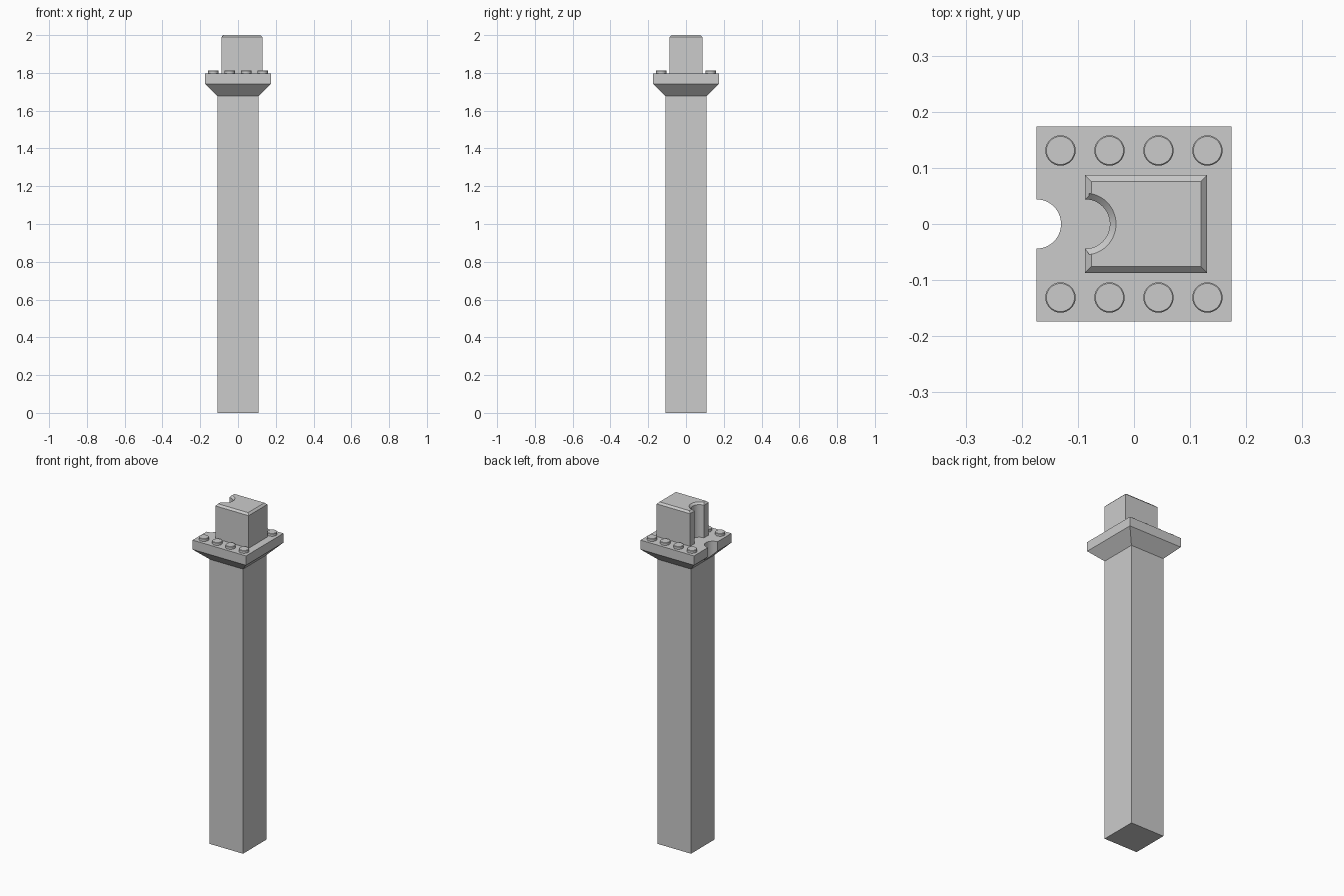
import bpy
import bmesh
from math import cos, sin, pi

cube = bpy.data.objects.get("Cube")
if cube:
    bpy.data.objects.remove(cube)

grey = bpy.data.materials.new("plain grey")
grey.use_nodes = True
grey.diffuse_color = (0.6, 0.6, 0.6, 1)
grey.node_tree.nodes["Principled BSDF"].inputs["Base Color"].default_value = grey.diffuse_color


def finish(bm, name):
    """Turn a bmesh into a named grey object."""
    bmesh.ops.recalc_face_normals(bm, faces=bm.faces)
    mesh = bpy.data.meshes.new(name)
    bm.to_mesh(mesh)
    bm.free()
    mesh.materials.append(grey)
    obj = bpy.data.objects.new(name, mesh)
    bpy.context.collection.objects.link(obj)
    return obj


def square_loft(name, levels):
    """Stack square sections given as (half width, height)."""
    bm = bmesh.new()
    rings = [[bm.verts.new((sx * w, sy * w, z))
              for sx, sy in ((-1, -1), (1, -1), (1, 1), (-1, 1))]
             for w, z in levels]
    for low, high in zip(rings, rings[1:]):
        for i in range(4):
            j = (i + 1) % 4
            bm.faces.new((low[i], low[j], high[j], high[i]))
    bm.faces.new(rings[0][::-1])
    bm.faces.new(rings[-1])
    return finish(bm, name)


def cylinder(name, radius, x, y, bottom, top, sides, chamfer=0):
    bm = bmesh.new()
    bmesh.ops.create_cone(bm, cap_ends=True, segments=sides, radius1=radius,
                          radius2=radius, depth=top - bottom)
    bmesh.ops.translate(bm, verts=bm.verts, vec=(x, y, (top + bottom) / 2))
    if chamfer:
        rim = [e for e in bm.edges if all(v.co.z > top - 0.001 for v in e.verts)]
        bmesh.ops.bevel(bm, geom=rim, offset=chamfer, segments=1, affect='EDGES')
    return finish(bm, name)


def smooth(obj):
    bpy.ops.object.select_all(action='DESELECT')
    obj.select_set(True)
    bpy.context.view_layer.objects.active = obj
    bpy.ops.object.shade_smooth_by_angle(angle=pi / 6)


DECK = 1.797      # top of the collar
HALF = 0.174      # collar half width
NOTCH = 0.044     # radius of both round notches
CHAMFER = 0.011

# Long square shaft and flared collar
square_loft("shaft", [(0.109, 0), (0.109, 1.69)])
collar = square_loft("collar", [(0.109, 1.677), (HALF, 1.742), (HALF, DECK)])

# Round notch through the collar's edge
cutter = cylinder("notch_cutter", NOTCH, -HALF, 0, 1.6, 1.9, 48)
cutter.hide_render = True
cut = collar.modifiers.new("notch", 'BOOLEAN')
cut.operation = 'DIFFERENCE'
cut.solver = 'EXACT'
cut.object = cutter
bpy.context.view_layer.objects.active = collar
bpy.ops.object.modifier_apply(modifier=cut.name)
bpy.data.objects.remove(cutter)
smooth(collar)

# Top block: grooved outline, raised, then chamfered by an inset top
left, right, depth = -0.087, 0.13, 0.087
outline = [(left, -depth), (right, -depth), (right, depth), (left, depth)]
outline += [(left + NOTCH * cos(a), NOTCH * sin(a))
            for a in (pi / 2 - pi * i / 24 for i in range(25))]
bm = bmesh.new()
base = bm.faces.new([bm.verts.new((x, y, DECK)) for x, y in outline])
raised = bmesh.ops.extrude_face_region(bm, geom=[base], use_keep_orig=True)["geom"]
top_verts = [g for g in raised if isinstance(g, bmesh.types.BMVert)]
top_face = [g for g in raised if isinstance(g, bmesh.types.BMFace)]
bmesh.ops.translate(bm, verts=top_verts, vec=(0, 0, 2 - CHAMFER - DECK))
bmesh.ops.recalc_face_normals(bm, faces=bm.faces)
bmesh.ops.inset_region(bm, faces=top_face, thickness=CHAMFER, depth=0,
                       use_even_offset=True, use_boundary=True)
for v in top_face[0].verts:
    v.co.z = 2
smooth(finish(bm, "top_block"))

# Two rows of four studs
for row, y in (("front", -0.131), ("back", 0.131)):
    for i in range(4):
        x = -0.131 + i * 0.0873
        smooth(cylinder(f"{row}_stud_{i + 1}", 0.027, x, y,
                        DECK - 0.002, 1.813, 32, 0.002))
